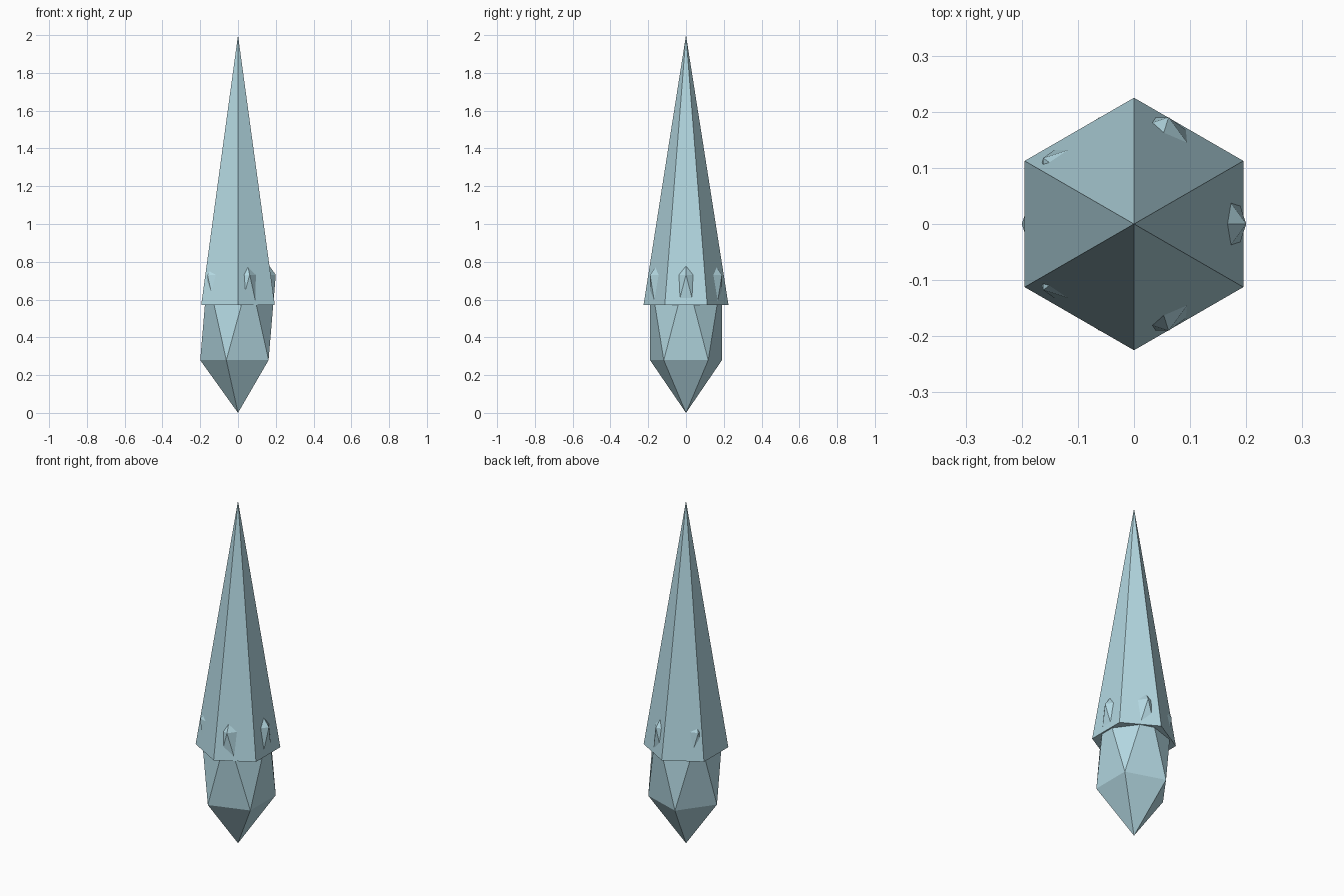
import bpy
import math

if "Cube" in bpy.data.objects:
    bpy.data.objects.remove(bpy.data.objects["Cube"])

ice = bpy.data.materials.new("pale_ice_blue")
ice.diffuse_color = (0.45, 0.68, 0.75, 1.0)
ice.use_nodes = True
ice.node_tree.nodes["Principled BSDF"].inputs["Base Color"].default_value = ice.diffuse_color


def finish(name):
    obj = bpy.context.object
    obj.name = name
    obj.data.materials.append(ice)
    return obj


# Faceted lower body: a stretched icosahedron standing on its point
radius, half_height = 0.2236, 0.505
bpy.ops.mesh.primitive_ico_sphere_add(subdivisions=1, radius=1, location=(0, 0, half_height))
body = finish("faceted_body")
body.scale = (radius, radius, half_height)

# Long six-sided spike with a closed base, corners on the y axis
base_z, tip_z = 0.57, 2.0
bpy.ops.mesh.primitive_cone_add(vertices=6, radius1=0.225, radius2=0, depth=tip_z - base_z,
                                location=(0, 0, (base_z + tip_z) / 2))
spike = finish("spike")
corner = spike.data.vertices[0].co
spike.rotation_euler.z = math.pi / 2 - math.atan2(corner.y, corner.x)
